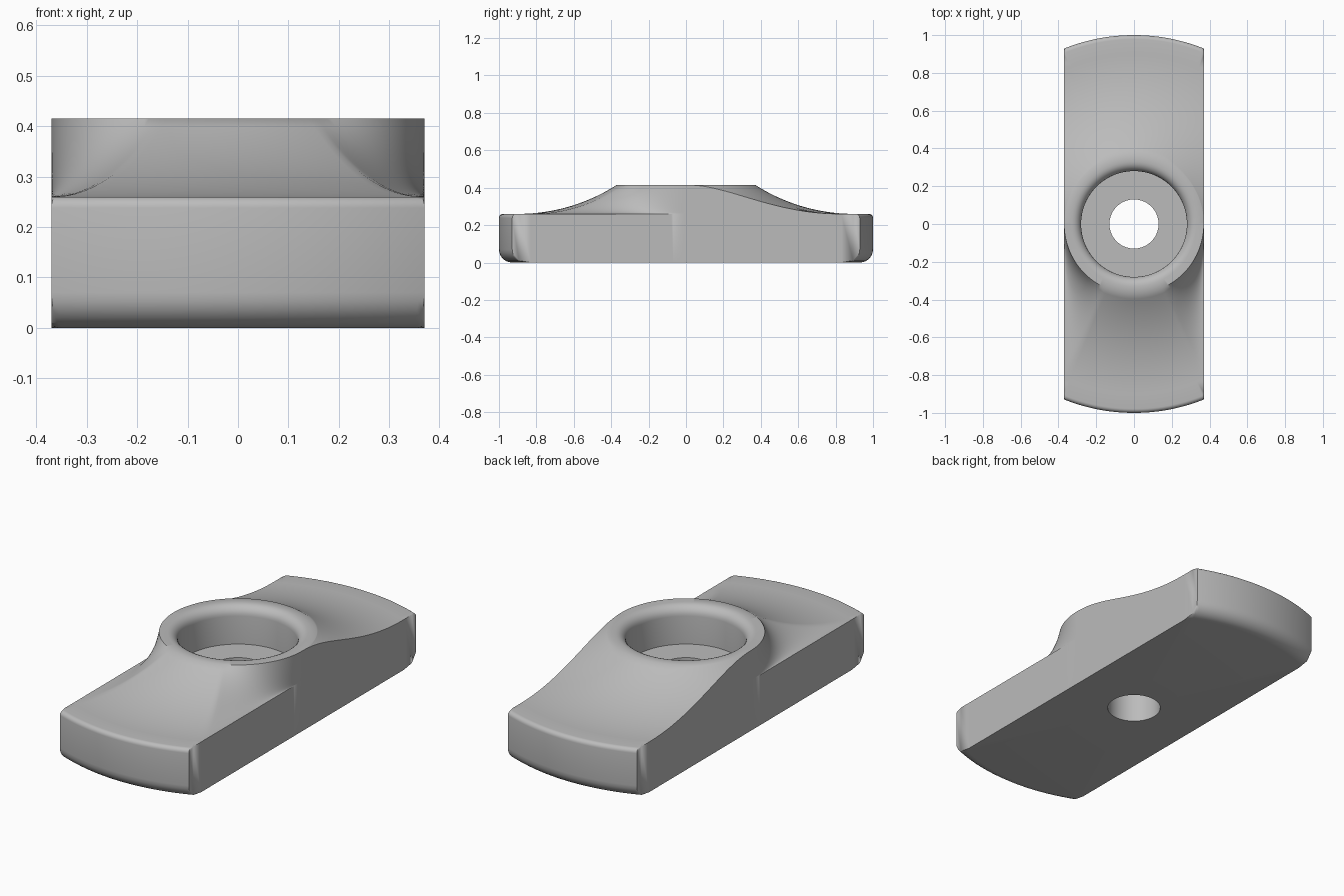
import bpy, bmesh
from math import sqrt, sin, cos, acos, pi, radians

cube = bpy.data.objects.get("Cube")
if cube:
    bpy.data.objects.remove(cube)

HALF_W, LENGTH_R = 0.37, 1.0         # half width, radius of the rounded ends
BASE, TOP = 0.26, 0.415              # plate height, boss height
BOSS, SLOPE = 0.37, 0.53             # boss radius, reach of its concave flare
BORE, HOLE, FLOOR = 0.28, 0.13, 0.22
LIP, TOP_RND, BOT_RND = 0.05, 0.022, 0.07
N_FLARE, N_RND = 20, 6


def quarter(r, rnd):
    """Drop of an edge rounding at radius r."""
    d = max(0.0, r - (LENGTH_R - rnd))
    return rnd - sqrt(max(0.0, rnd * rnd - d * d))


def flare(u):
    """Concave arc from 0 at the foot (u=0) to 1 at the rim (u=1)."""
    h = TOP - BASE
    rad = (SLOPE ** 2 + h * h) / (2 * h)
    return (rad - sqrt(rad * rad - (SLOPE * u) ** 2)) / h


def section(a):
    """Closed half section (radius, height) in direction a, cut by the flat sides."""
    end = min(LENGTH_R, HALF_W / max(abs(cos(a)), 1e-6))
    reach = min(SLOPE, end - BOSS)
    # the back flare runs out through the sides, the front one shrinks to meet them
    full = reach if sin(a) < -1e-6 else SLOPE
    pts = [(HOLE, 0), (HOLE, FLOOR), (BORE, FLOOR)]
    for k in range(N_RND + 1):
        b = k / N_RND * pi / 2
        pts.append((BORE + LIP * (1 - cos(b)), TOP - LIP * (1 - sin(b))))
    for k in range(N_FLARE + 1):
        d = reach * k / N_FLARE
        u = 1 - d / full if full > 1e-6 else 1 - k / N_FLARE
        pts.append((BOSS + d, BASE + (TOP - BASE) * flare(max(0.0, u))))
    foot = pts[-1][1]
    for k in range(N_RND + 1):
        r = LENGTH_R - TOP_RND * (1 - sin(k / N_RND * pi / 2))
        r = min(r, end)
        pts.append((r, BASE - quarter(r, TOP_RND) if end > BOSS + SLOPE else foot))
    for k in range(N_RND, -1, -1):
        r = min(LENGTH_R - BOT_RND * (1 - sin(k / N_RND * pi / 2)), end)
        pts.append((r, quarter(r, BOT_RND)))
    return pts


# directions around the bore, with the four plate corners hit exactly
corner = acos(HALF_W / LENGTH_R)
angles = [2 * pi * i / 240 for i in range(240)]
angles += [corner, pi - corner, pi + corner, 2 * pi - corner]
angles.sort()

# clamp plate: sweep the section around the bore
bm = bmesh.new()
columns = [[bm.verts.new((r * cos(a), r * sin(a), z)) for r, z in section(a)]
           for a in angles]
for i, col in enumerate(columns):
    nxt = columns[(i + 1) % len(columns)]
    for j in range(len(col)):
        k = (j + 1) % len(col)
        bm.faces.new((col[j], col[k], nxt[k], nxt[j]))
bmesh.ops.remove_doubles(bm, verts=bm.verts, dist=1e-5)
bmesh.ops.dissolve_degenerate(bm, edges=bm.edges, dist=1e-5)
bmesh.ops.recalc_face_normals(bm, faces=bm.faces)
mesh = bpy.data.meshes.new("clamp_plate")
bm.to_mesh(mesh)
bm.free()

plate = bpy.data.objects.new("clamp_plate", mesh)
bpy.context.collection.objects.link(plate)

# plain grey metal
grey = bpy.data.materials.new("plain_grey")
grey.use_nodes = True
colour = (0.5, 0.5, 0.5, 1)
grey.diffuse_color = colour
grey.node_tree.nodes["Principled BSDF"].inputs["Base Color"].default_value = colour
mesh.materials.append(grey)

bpy.ops.object.select_all(action='DESELECT')
plate.select_set(True)
bpy.context.view_layer.objects.active = plate
bpy.ops.object.shade_smooth_by_angle(angle=radians(40))
